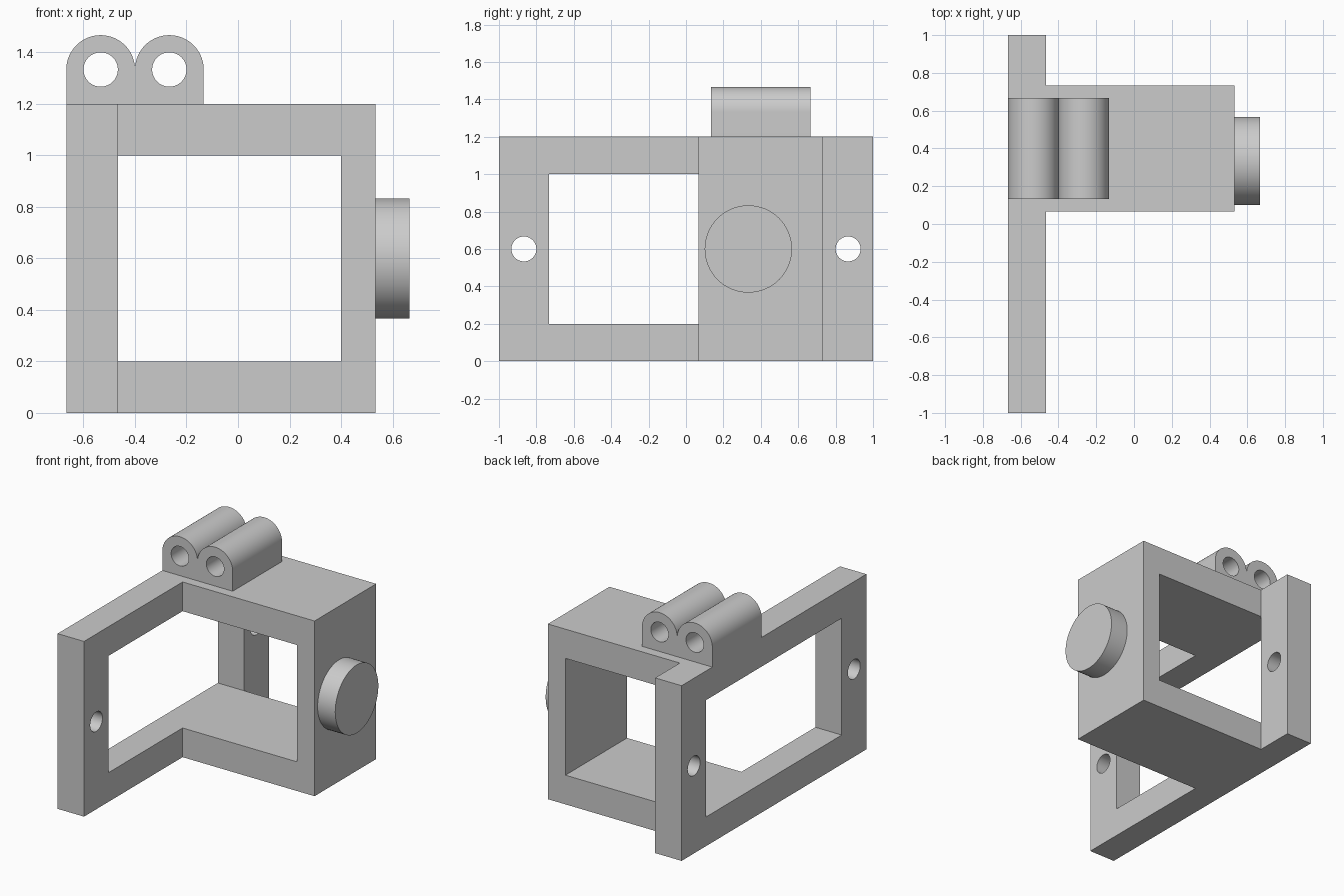
import bpy, bmesh, math
from mathutils import Vector

if "Cube" in bpy.data.objects:
    bpy.data.objects.remove(bpy.data.objects["Cube"], do_unlink=True)

grey = bpy.data.materials.new("light grey")
grey.use_nodes = True
colour = (0.6, 0.6, 0.6, 1)
grey.diffuse_color = colour
grey.node_tree.nodes["Principled BSDF"].inputs["Base Color"].default_value = colour

U = 1 / 15  # base unit of the part


def rect(a0, a1, b0, b1):
    return [(a0, b0), (a1, b0), (a1, b1), (a0, b1)]


def arc(a, b, r, start=0, sweep=360, n=64):
    count = n if sweep == 360 else n + 1
    angles = [math.radians(start + sweep * i / n) for i in range(count)]
    return [(a + r * math.cos(t), b + r * math.sin(t)) for t in angles]


def extrude_profile(name, loops, axis, lo, hi):
    """Fill an outline with holes and extrude it from lo to hi along x or y."""
    bm = bmesh.new()
    for loop in loops:
        verts = [bm.verts.new((lo, a, b) if axis == "x" else (a, lo, b)) for a, b in loop]
        for i, v in enumerate(verts):
            bm.edges.new((v, verts[(i + 1) % len(verts)]))
    direction = Vector((1, 0, 0) if axis == "x" else (0, 1, 0))
    bmesh.ops.triangle_fill(bm, edges=bm.edges[:], use_beauty=True, normal=direction)
    result = bmesh.ops.extrude_face_region(bm, geom=bm.faces[:], use_keep_orig=True)
    moved = [g for g in result["geom"] if isinstance(g, bmesh.types.BMVert)]
    bmesh.ops.translate(bm, verts=moved, vec=direction * (hi - lo))
    bmesh.ops.recalc_face_normals(bm, faces=bm.faces[:])
    mesh = bpy.data.meshes.new(name)
    bm.to_mesh(mesh)
    bm.free()
    mesh.materials.append(grey)
    obj = bpy.data.objects.new(name, mesh)
    bpy.context.collection.objects.link(obj)
    bpy.ops.object.select_all(action="DESELECT")
    obj.select_set(True)
    bpy.context.view_layer.objects.active = obj
    bpy.ops.object.shade_smooth_by_angle(angle=math.radians(30))
    return obj


# Side frame with a window and two screw holes
extrude_profile("side_frame", [
    rect(-1, 1, 0, 18 * U),
    rect(-11 * U, 11 * U, 3 * U, 15 * U),
    arc(-13 * U, 9 * U, U),
    arc(13 * U, 9 * U, U),
], "x", -10 * U, -7 * U)

# C-shaped housing, open towards the side frame
extrude_profile("housing", [[
    (-7 * U, 0), (8 * U, 0), (8 * U, 18 * U), (-7 * U, 18 * U),
    (-7 * U, 15 * U), (6 * U, 15 * U), (6 * U, 3 * U), (-7 * U, 3 * U),
]], "y", U, 11 * U)

# Round boss on the outer wall
extrude_profile("round_boss", [arc(5 * U, 9 * U, 3.5 * U)], "x", 8 * U, 10 * U)

# Twin-barrel hinge block on top
left_barrel, right_barrel, barrel_z = -8 * U, -4 * U, 20 * U
outline = [(-10 * U, 18 * U), (-2 * U, 18 * U)]
outline += arc(right_barrel, barrel_z, 2 * U, 0, 180)
outline += arc(left_barrel, barrel_z, 2 * U, 0, 180)[1:]
extrude_profile("hinge_block", [
    outline,
    arc(left_barrel, barrel_z, U),
    arc(right_barrel, barrel_z, U),
], "y", 2 * U, 10 * U)
